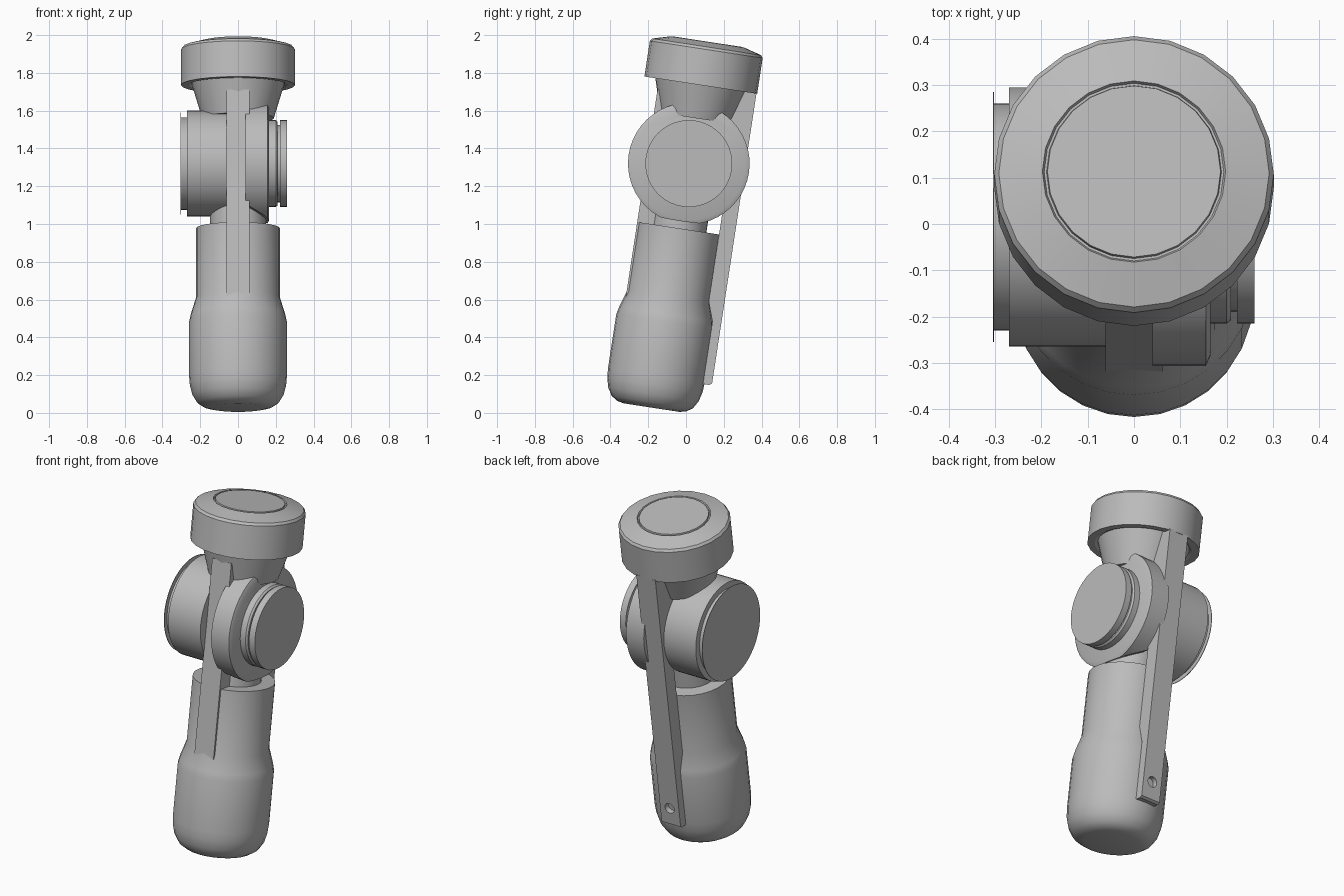
import bpy, bmesh
from math import sin, cos, pi, radians
from mathutils import Matrix, Vector

cube = bpy.data.objects.get("Cube")
if cube:
    bpy.data.objects.remove(cube, do_unlink=True)

grey = bpy.data.materials.new("plain_grey")
grey.use_nodes = True
COLOUR = (0.5, 0.5, 0.5, 1)
grey.diffuse_color = COLOUR
grey.node_tree.nodes["Principled BSDF"].inputs["Base Color"].default_value = COLOUR

# The whole body leans back along one tilted axis
LEAN = Matrix.Rotation(radians(-8.7), 4, 'X') @ Matrix.Translation((0, -0.185, 0))
HUB = 1.307
SIDEWAYS = Matrix.Translation((0, 0, HUB)) @ Matrix.Rotation(pi / 2, 4, 'Y')


def finish(name, bm, place=None):
    if place:
        bm.transform(place)
    bmesh.ops.recalc_face_normals(bm, faces=bm.faces)
    mesh = bpy.data.meshes.new(name)
    bm.to_mesh(mesh)
    bm.free()
    mesh.materials.append(grey)
    ob = bpy.data.objects.new(name, mesh)
    bpy.context.collection.objects.link(ob)
    ob.matrix_world = LEAN
    bpy.ops.object.select_all(action='DESELECT')
    ob.select_set(True)
    bpy.context.view_layer.objects.active = ob
    bpy.ops.object.shade_smooth_by_angle(angle=radians(28))
    return ob


def lathe(profile, sides):
    """Closed solid from (radius, height) points."""
    bm = bmesh.new()
    rings = [[bm.verts.new((r * cos(2 * pi * i / sides), r * sin(2 * pi * i / sides), h))
              for i in range(sides)] for r, h in profile]
    for low, high in zip(rings, rings[1:]):
        for i in range(sides):
            j = (i + 1) % sides
            bm.faces.new((low[i], low[j], high[j], high[i]))
    bm.faces.new(rings[0])
    bm.faces.new(rings[-1])
    return bm


def bar(name, outline, half_width):
    """Side outline of (y, z) points, extruded across x."""
    bm = bmesh.new()
    face = bm.faces.new([bm.verts.new((-half_width, y, z)) for y, z in outline])
    new = bmesh.ops.extrude_face_region(bm, geom=[face])["geom"]
    bmesh.ops.translate(bm, vec=(2 * half_width, 0, 0),
                        verts=[v for v in new if isinstance(v, bmesh.types.BMVert)])
    return finish(name, bm)


# Handle with a wider rounded grip
finish("handle", lathe([(0.15, 0), (0.185, 0.008), (0.218, 0.03), (0.242, 0.07),
                        (0.255, 0.12), (0.259, 0.17), (0.259, 0.46), (0.25, 0.5),
                        (0.222, 0.59), (0.222, 0.96)], 28))
finish("handle_stub", lathe([(0.147, 0.9), (0.147, 1.15)], 32))

# Neck and cap
finish("neck", lathe([(0.15, 1.45), (0.15, 1.55), (0.19, 1.55), (0.246, 1.735)], 32))
finish("cap", lathe([(0.24, 1.74), (0.262, 1.727), (0.302, 1.727), (0.302, 1.918),
                     (0.292, 1.932), (0.198, 1.958), (0.194, 1.95), (0.189, 1.95),
                     (0.187, 1.96)], 24))

# Round housing on the right side
finish("right_drum", lathe([(0.27, -0.305), (0.27, -0.302), (0.245, -0.302), (0.245, -0.27),
                            (0.28, -0.27), (0.28, -0.06), (0.2, -0.06), (0.2, 0.08)], 48),
       SIDEWAYS)

# Wheel on the left side, trimmed to clear the neck and handle
wheel = lathe([(0.322, 0.04), (0.322, 0.155), (0.3, 0.165)], 48)
wheel.transform(SIDEWAYS)
for low, high, sign in ((1.565, 1.605, 1), (1.06, 1.0, -1)):
    normal = Vector((-(high - low) / 0.12, 0, 1)) * sign
    cut = bmesh.ops.bisect_plane(wheel, geom=wheel.verts[:] + wheel.edges[:] + wheel.faces[:],
                                 plane_co=(0.04, 0, low), plane_no=normal, clear_outer=True)
    edges = [e for e in cut["geom_cut"] if isinstance(e, bmesh.types.BMEdge)]
    bmesh.ops.holes_fill(wheel, edges=edges, sides=0)
finish("left_wheel", wheel)
finish("left_knob", lathe([(0.23, 0.15), (0.23, 0.2), (0.222, 0.21), (0.205, 0.21),
                           (0.205, 0.222), (0.23, 0.222), (0.23, 0.26)], 48), SIDEWAYS)

# Spine bars in front and behind
bar("front_bar", [(-0.223, 0.56), (-0.223, 1.67), (-0.13, 1.67), (-0.13, 0.56)], 0.062)
back = bar("back_bar", [(0.298, 0.175), (0.298, 1.735), (0.16, 1.735), (0.16, 1.5),
                        (0.215, 1.4), (0.215, 0.6), (0.25, 0.5), (0.25, 0.165),
                        (0.285, 0.165)], 0.062)

# Screw hole near the bottom of the back bar
drill = finish("screw_cutter", lathe([(0.03, -0.03), (0.03, 0.05)], 20),
               Matrix.Translation((0, 0.298, 0.275)) @ Matrix.Rotation(-pi / 2, 4, 'X'))
bpy.context.view_layer.objects.active = back
cutter = back.modifiers.new("screw_hole", 'BOOLEAN')
cutter.operation = 'DIFFERENCE'
cutter.solver = 'EXACT'
cutter.object = drill
bpy.context.view_layer.update()
bpy.ops.object.modifier_apply(modifier=cutter.name)
bpy.data.objects.remove(drill, do_unlink=True)
